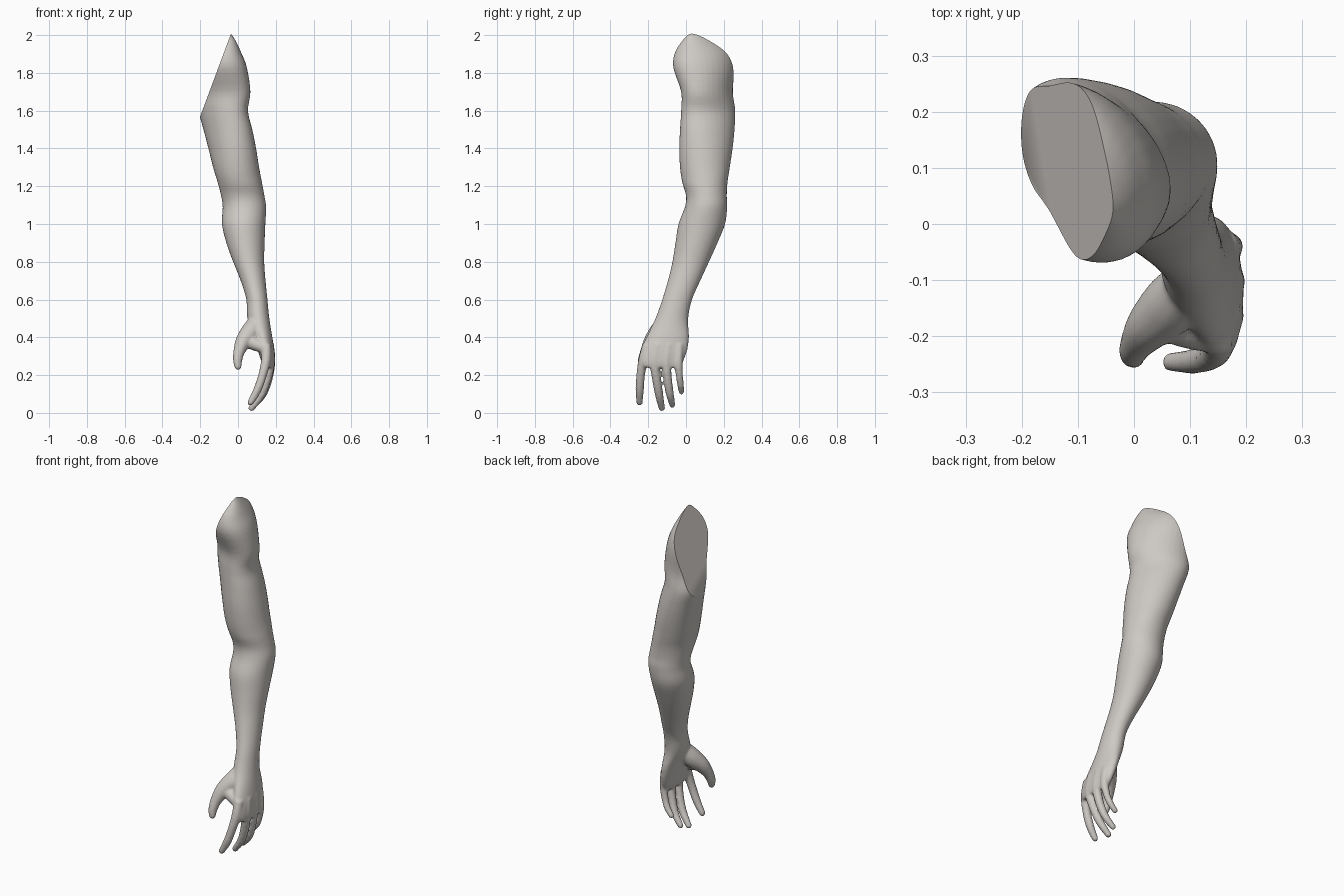
import bpy, bmesh, math
from mathutils import Vector

if "Cube" in bpy.data.objects:
    bpy.data.objects.remove(bpy.data.objects["Cube"])

skin = bpy.data.materials.new("pale warm grey")
skin.diffuse_color = (0.61, 0.58, 0.55, 1)
skin.use_nodes = True
skin.node_tree.nodes["Principled BSDF"].inputs["Base Color"].default_value = skin.diffuse_color


def spline(rows, steps):
    """Catmull-Rom interpolation of rows of any width."""
    out = []
    for i in range(len(rows) - 1):
        p0, p1 = rows[max(i - 1, 0)], rows[i]
        p2, p3 = rows[i + 1], rows[min(i + 2, len(rows) - 1)]
        for k in range(steps):
            t = k / steps
            out.append([0.5 * (2 * b + (c - a) * t + (2 * a - 5 * b + 4 * c - d) * t * t
                               + (3 * b - a - 3 * c + d) * t ** 3)
                        for a, b, c, d in zip(p0, p1, p2, p3)])
    return out + [list(rows[-1])]


def loft(bm, rings):
    """Closed skin over a list of equal-length rings."""
    rings = [[bm.verts.new(p) for p in r] for r in rings]
    n = len(rings[0])
    for a, b in zip(rings, rings[1:]):
        for j in range(n):
            bm.faces.new((a[j], a[(j + 1) % n], b[(j + 1) % n], b[j]))
    bm.faces.new(rings[0][::-1])
    bm.faces.new(rings[-1])


def limb(bm, rows, n=32):
    """Elliptical sections: z, x min, x max, y min, y max."""
    rings = []
    for z, x0, x1, y0, y1 in spline(rows, 4):
        cx, cy, rx, ry = (x0 + x1) / 2, (y0 + y1) / 2, (x1 - x0) / 2, (y1 - y0) / 2
        skew = 0.05 * min(max((z - 1.25) / 0.35, 0), 1)
        ry = math.sqrt(max(ry * ry - skew * skew, 1e-4))
        ring = []
        for j in range(n):
            a = 2 * math.pi * j / n
            c, s = math.cos(a), math.sin(a)
            ring.append((cx + rx * c, cy + ry * s - skew * c, z))
        rings.append(ring)
    loft(bm, rings)


def digit(bm, rows, n=14):
    """Round tube with a domed tip along x, y, z, radius rows."""
    pts = spline(rows, 6)
    end, prev = Vector(pts[-1][:3]), Vector(pts[-2][:3])
    d, r = (end - prev).normalized(), pts[-1][3]
    for k in (0.4, 0.75, 0.95, 1.0):
        pts.append([*(end + d * r * k), r * max(math.sqrt(1 - k * k), 0.08)])
    rings = []
    for i, p in enumerate(pts):
        t = Vector(pts[min(i + 1, len(pts) - 1)][:3]) - Vector(pts[max(i - 1, 0)][:3])
        t.normalize()
        u = Vector((0, 1, 0)).cross(t).normalized()
        v = t.cross(u)
        rings.append([Vector(p[:3]) + p[3] * (u * math.cos(2 * math.pi * j / n)
                      + v * math.sin(2 * math.pi * j / n)) for j in range(n)])
    loft(bm, rings)


bm = bmesh.new()

# Palm, wrist, forearm, elbow, upper arm and shoulder
limb(bm, [
    (0.24, 0.145, 0.190, -0.220, -0.030),
    (0.27, 0.125, 0.195, -0.240, -0.015),
    (0.33, 0.105, 0.192, -0.240, 0.006),
    (0.40, 0.085, 0.182, -0.210, 0.016),
    (0.50, 0.050, 0.166, -0.162, 0.012),
    (0.60, 0.044, 0.156, -0.126, 0.032),
    (0.70, 0.014, 0.146, -0.096, 0.076),
    (0.80, -0.026, 0.139, -0.072, 0.122),
    (0.90, -0.062, 0.141, -0.056, 0.167),
    (1.00, -0.085, 0.145, -0.040, 0.207),
    (1.09, -0.081, 0.149, -0.006, 0.218),
    (1.15, -0.090, 0.140, 0.000, 0.216),
    (1.22, -0.108, 0.127, -0.020, 0.220),
    (1.30, -0.132, 0.112, -0.032, 0.232),
    (1.40, -0.157, 0.096, -0.036, 0.247),
    (1.50, -0.183, 0.076, -0.032, 0.257),
    (1.60, -0.210, 0.053, -0.026, 0.261),
    (1.70, -0.225, 0.066, -0.026, 0.248),
    (1.83, -0.245, 0.047, -0.068, 0.256),
    (1.91, -0.220, 0.016, -0.058, 0.235),
    (1.97, -0.190, -0.012, -0.020, 0.180),
    (2.02, -0.160, -0.045, 0.020, 0.140),
])

# Four fingers, from knuckle to tip
digit(bm, [(0.150, -0.205, 0.36, 0.026), (0.148, -0.226, 0.28, 0.026),
           (0.130, -0.240, 0.20, 0.023), (0.102, -0.245, 0.12, 0.022),
           (0.066, -0.246, 0.055, 0.017)])
digit(bm, [(0.164, -0.150, 0.36, 0.026), (0.170, -0.166, 0.27, 0.026),
           (0.154, -0.156, 0.18, 0.024), (0.122, -0.142, 0.095, 0.022),
           (0.072, -0.128, 0.025, 0.017)])
digit(bm, [(0.166, -0.090, 0.36, 0.025), (0.173, -0.103, 0.27, 0.025),
           (0.160, -0.097, 0.18, 0.023), (0.132, -0.085, 0.10, 0.021),
           (0.086, -0.072, 0.042, 0.016)])
digit(bm, [(0.163, -0.035, 0.36, 0.023), (0.172, -0.040, 0.27, 0.023),
           (0.162, -0.035, 0.20, 0.019), (0.142, -0.029, 0.15, 0.018),
           (0.112, -0.024, 0.112, 0.015)])

# Thumb with its fleshy base
digit(bm, [(0.105, -0.100, 0.49, 0.045), (0.070, -0.140, 0.43, 0.054),
           (0.030, -0.180, 0.38, 0.044), (0.006, -0.212, 0.325, 0.031),
           (-0.002, -0.230, 0.28, 0.025), (0.000, -0.239, 0.245, 0.019)])
# Web between thumb and palm
digit(bm, [(0.050, -0.165, 0.385, 0.038), (0.090, -0.185, 0.365, 0.036),
           (0.135, -0.200, 0.345, 0.030)])

mesh = bpy.data.meshes.new("arm")
bmesh.ops.recalc_face_normals(bm, faces=bm.faces)
bm.to_mesh(mesh)
bm.free()
arm = bpy.data.objects.new("arm", mesh)
bpy.context.collection.objects.link(arm)
bpy.context.view_layer.objects.active = arm
arm.select_set(True)

# Fuse the parts into one soft skin
remesh = arm.modifiers.new("fuse", "REMESH")
remesh.mode = "VOXEL"
remesh.voxel_size = 0.007
soften = arm.modifiers.new("soften", "SMOOTH")
soften.factor = 0.5
soften.iterations = 5
for name in ("fuse", "soften"):
    bpy.ops.object.modifier_apply(modifier=name)

# Slanted flat cut at the shoulder
bm = bmesh.new()
bm.from_mesh(arm.data)
cut = bmesh.ops.bisect_plane(bm, geom=bm.verts[:] + bm.edges[:] + bm.faces[:],
                             plane_co=(-0.2, 0, 1.57), plane_no=(-0.43, 0, 0.16),
                             clear_outer=True)
rim = [e for e in cut["geom_cut"] if isinstance(e, bmesh.types.BMEdge)]
bmesh.ops.holes_fill(bm, edges=rim, sides=0)
bmesh.ops.recalc_face_normals(bm, faces=bm.faces)
bm.to_mesh(arm.data)
bm.free()

arm.data.materials.clear()
arm.data.materials.append(skin)
bpy.ops.object.shade_smooth_by_angle(angle=math.radians(40))
